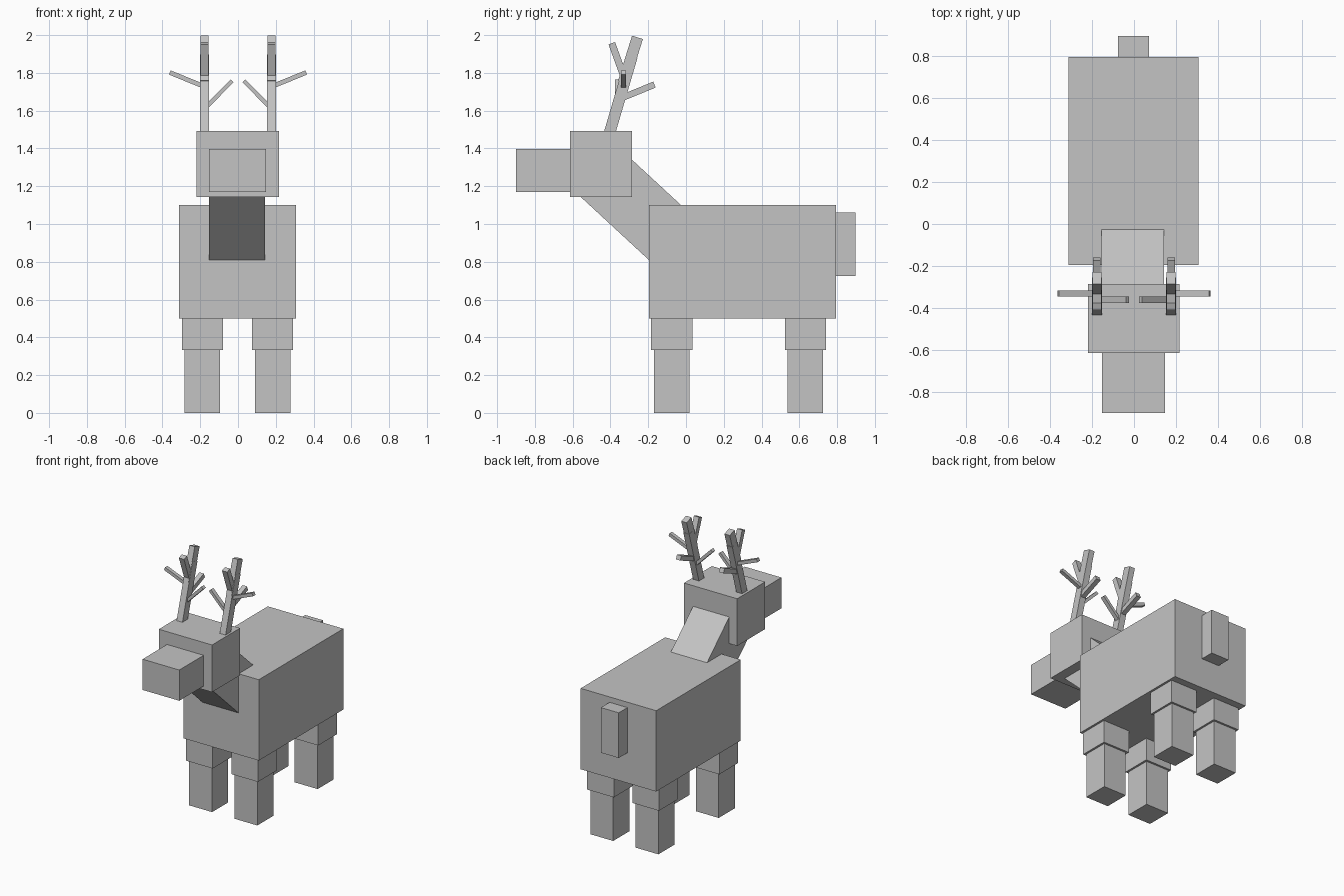
import bpy
import bmesh
from mathutils import Matrix, Vector

cube = bpy.data.objects.get("Cube")
if cube:
    bpy.data.objects.remove(cube, do_unlink=True)

grey = bpy.data.materials.new("plain_grey")
grey.use_nodes = True
colour = (0.55, 0.55, 0.55, 1)
grey.diffuse_color = colour
grey.node_tree.nodes["Principled BSDF"].inputs["Base Color"].default_value = colour


def make_box(name, matrix):
    """Unit cube shaped by a matrix, flat shaded."""
    mesh = bpy.data.meshes.new(name)
    bm = bmesh.new()
    bmesh.ops.create_cube(bm, size=1, matrix=matrix)
    bmesh.ops.recalc_face_normals(bm, faces=bm.faces)
    bm.to_mesh(mesh)
    bm.free()
    mesh.materials.append(grey)
    obj = bpy.data.objects.new(name, mesh)
    bpy.context.collection.objects.link(obj)


def block(name, x, y, z):
    """Upright box from its ranges on each axis."""
    ranges = (x, y, z)
    centre = Vector([(a + b) / 2 for a, b in ranges])
    size = Vector([b - a for a, b in ranges])
    make_box(name, Matrix.Translation(centre) @ Matrix.Diagonal(size).to_4x4())


def beam(name, start, end, side, width, depth):
    """Box running from start to end; width is measured along side."""
    start, end, side = Vector(start), Vector(end), Vector(side)
    along = end - start
    across = along.normalized().cross(side)
    basis = Matrix((side * width, across * depth, along)).transposed()
    make_box(name, Matrix.Translation((start + end) / 2) @ basis.to_4x4())


# Body, tail, head and muzzle
block("body", (-0.312, 0.308), (-0.196, 0.795), (0.5, 1.1))
block("tail", (-0.076, 0.071), (0.79, 0.897), (0.725, 1.06))
block("head", (-0.22, 0.217), (-0.614, -0.286), (1.143, 1.493))
block("muzzle", (-0.153, 0.148), (-0.9, -0.61), (1.17, 1.398))

# Slanted neck with its ends buried in the head and body
X, Y = (1, 0, 0), (0, 1, 0)
beam("neck", (-0.006, -0.012, 0.863), (-0.006, -0.475, 1.291), X, 0.297, 0.329)

# Legs: a wide thigh block over a narrower shin block
for side, cx in (("left", 0.183), ("right", -0.188)):
    for end, cy in (("front", -0.075), ("rear", 0.632)):
        for part, half, low, high in (("thigh", 0.109, 0.333, 0.51),
                                      ("shin", 0.094, 0, 0.34)):
            block(f"{side}_{end}_{part}", (cx - half, cx + half),
                  (cy - half, cy + half), (low, high))

# Antlers: name, start, end, side axis, width, depth (for the left one)
antler = (
    ("stem", (0.177, -0.417, 1.44), (0.177, -0.285, 1.89), X, 0.048, 0.06),
    ("tip", (0.177, -0.331, 1.75), (0.177, -0.257, 1.988), X, 0.044, 0.06),
    ("front_tine", (0.177, -0.325, 1.77), (0.177, -0.393, 1.957), X, 0.042, 0.037),
    ("back_tine", (0.177, -0.345, 1.665), (0.177, -0.167, 1.738), X, 0.036, 0.034),
    ("outer_tine", (0.177, -0.331, 1.727), (0.361, -0.331, 1.802), Y, 0.028, 0.024),
    ("inner_tine", (0.171, -0.36, 1.617), (0.031, -0.36, 1.758), Y, 0.031, 0.022),
)
for side, sign in (("left", 1), ("right", -1)):
    for part, start, end, axis, width, depth in antler:
        start, end = [(sign * p[0], p[1], p[2]) for p in (start, end)]
        beam(f"{side}_antler_{part}", start, end, axis, width, depth)
